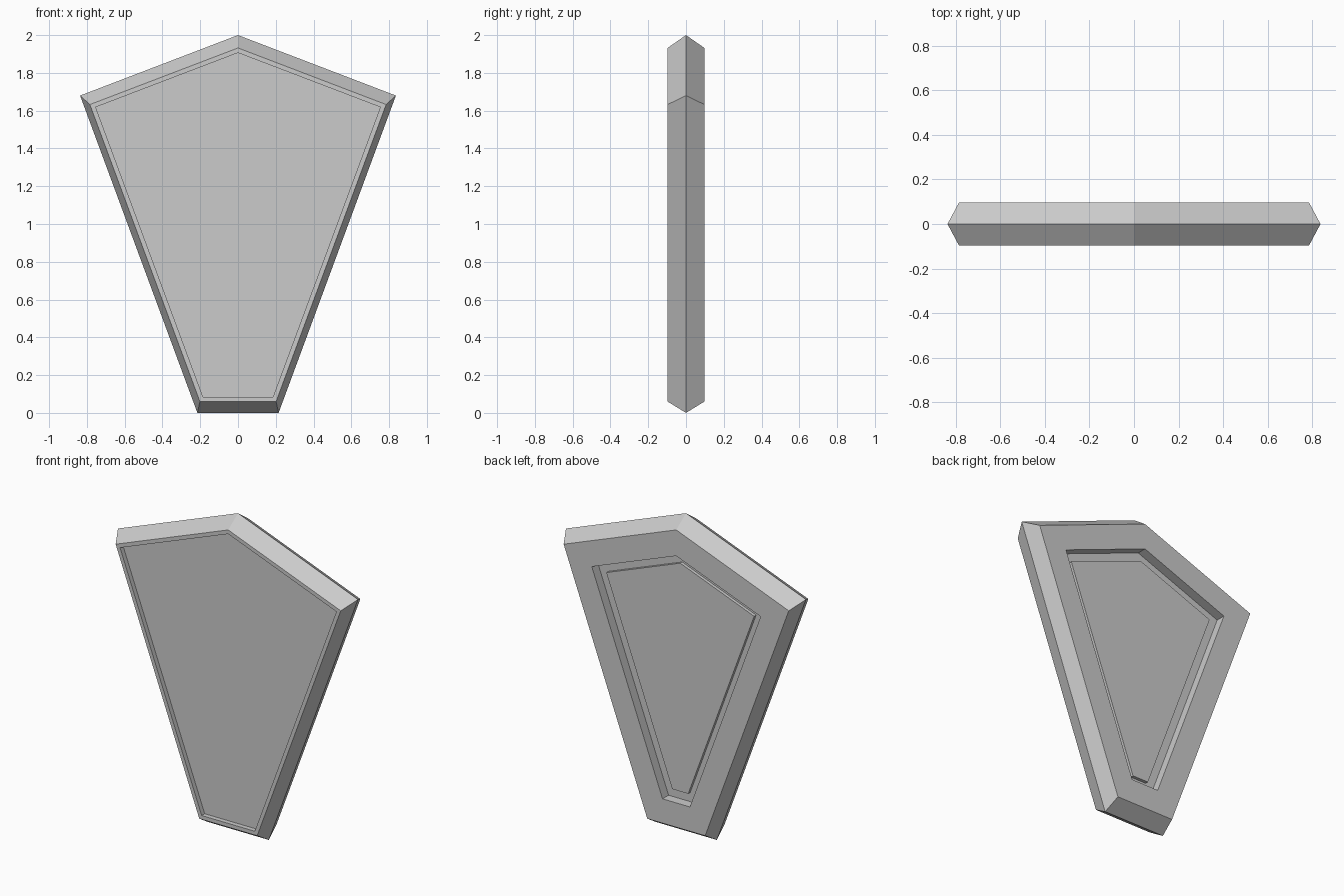
import bpy, bmesh
from mathutils import Vector

if "Cube" in bpy.data.objects:
    bpy.data.objects.remove(bpy.data.objects["Cube"])

OUTER = [(-0.215, 0), (0.215, 0), (0.836, 1.68), (0, 2), (-0.836, 1.68)]
T = 0.0975                                   # half thickness
FACE = [(x * 0.938, 0.06 + z * 0.936) for x, z in OUTER]


def inset(points, d):
    """Move every edge of a counter-clockwise outline inward by d."""
    pts = [Vector(p) for p in points]
    out = []
    for i, p in enumerate(pts):
        a = (p - pts[i - 1]).normalized()
        b = (pts[(i + 1) % len(pts)] - p).normalized()
        na, nb = Vector((-a.y, a.x)), Vector((-b.y, b.x))
        out.append(p + (na + nb) * d / (1 + na.dot(nb)))
    return out


def loft(name, rings):
    """Skin a series of (outline, y) rings and cap both ends."""
    bm = bmesh.new()
    loops = [[bm.verts.new((p[0], y, p[1])) for p in pts] for pts, y in rings]
    for lo, hi in zip(loops, loops[1:]):
        for i in range(len(lo)):
            bm.faces.new((lo[i - 1], lo[i], hi[i], hi[i - 1]))
    bm.faces.new(loops[0])
    bm.faces.new(loops[-1])
    bmesh.ops.recalc_face_normals(bm, faces=bm.faces)
    mesh = bpy.data.meshes.new(name)
    bm.to_mesh(mesh)
    bm.free()
    obj = bpy.data.objects.new(name, mesh)
    bpy.context.collection.objects.link(obj)
    return obj


front_lip = inset(FACE, 0.024)
back_lip = inset(FACE, 0.153)
back_panel_outline = inset(FACE, 0.21)

# Bevelled body: shallow front recess, ridge round the edge, deeper back recess
loft("plaque_body", [
    (front_lip, -T + 0.03), (front_lip, -T), (FACE, -T), (OUTER, 0),
    (FACE, T), (back_lip, T), (back_lip, T - 0.06)])

# Raised panel inside the back recess
loft("back_panel", [
    (back_panel_outline, T - 0.065), (back_panel_outline, T - 0.04)])
